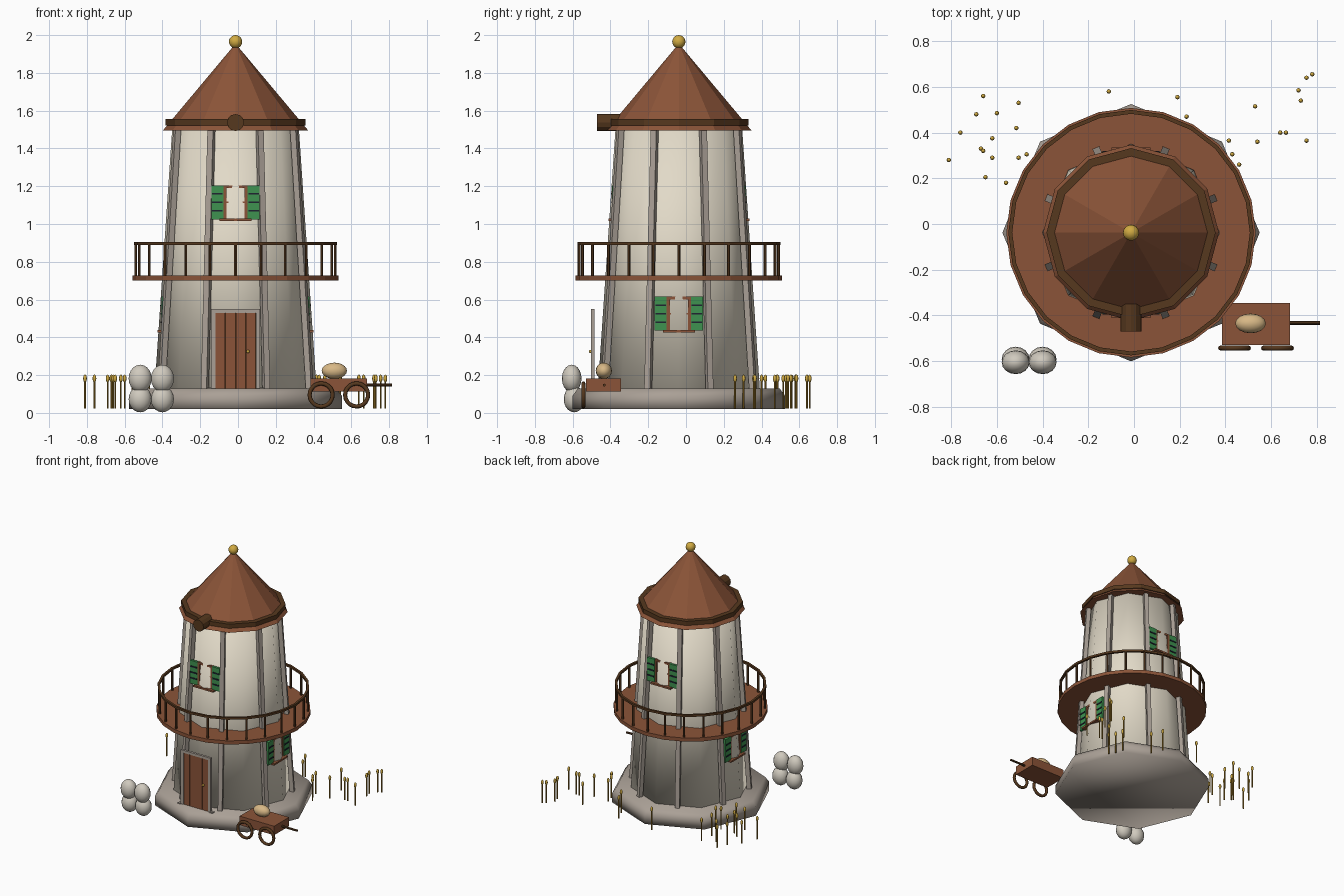
import bpy, bmesh, math
from mathutils import Matrix, Vector

if "Cube" in bpy.data.objects:
    bpy.data.objects.remove(bpy.data.objects["Cube"])

CX, CY = -0.013, -0.038          # tower axis
AXIS = Matrix.Translation((CX, CY, 0))


def mat(name, r, g, b):
    m = bpy.data.materials.new(name)
    lin = lambda c: ((c / 255 + 0.055) / 1.055) ** 2.4
    m.diffuse_color = (lin(r), lin(g), lin(b), 1)
    m.use_nodes = True
    m.node_tree.nodes["Principled BSDF"].inputs["Base Color"].default_value = m.diffuse_color
    return m


WALL = mat("cream plaster", 226, 218, 200)
STONE = mat("grey stone", 170, 160, 150)
BROWN = mat("roof brown", 139, 84, 56)
DARK = mat("dark wood", 86, 56, 30)
GREEN = mat("shutter green", 62, 146, 80)
BLACK = mat("slat navy", 30, 34, 48)
GOLD = mat("gold", 208, 170, 66)
SACK = mat("sack white", 208, 202, 190)
TAN = mat("loaf tan", 216, 184, 134)
WHEAT = mat("wheat stalk", 160, 122, 40)


def make(name, bm, material, smooth=False):
    bmesh.ops.recalc_face_normals(bm, faces=bm.faces)
    for f in bm.faces:
        f.smooth = smooth
    me = bpy.data.meshes.new(name)
    bm.to_mesh(me)
    bm.free()
    me.materials.append(material)
    ob = bpy.data.objects.new(name, me)
    bpy.context.collection.objects.link(ob)
    return ob


def box(bm, lo, hi, M=Matrix()):
    c = [(a + b) / 2 for a, b in zip(lo, hi)]
    s = [b - a for a, b in zip(lo, hi)]
    bmesh.ops.create_cube(bm, size=1, matrix=M @ Matrix.Translation(c) @ Matrix.Diagonal((*s, 1)))


def rod(bm, p, q, r, n=8):
    p, q = Vector(p), Vector(q)
    d = q - p
    M = Matrix.Translation((p + q) / 2) @ d.to_track_quat('Z', 'Y').to_matrix().to_4x4()
    bmesh.ops.create_cone(bm, cap_ends=True, segments=n, radius1=r, radius2=r, depth=d.length, matrix=M)


def ball(bm, c, radii, u=16, v=10):
    bmesh.ops.create_uvsphere(bm, u_segments=u, v_segments=v, radius=1,
                              matrix=Matrix.Translation(c) @ Matrix.Diagonal((*radii, 1)))


def lathe(bm, profile, n, M=AXIS, closed=False):
    rows = [[bm.verts.new(M @ Vector((r * math.cos(2 * math.pi * i / n), r * math.sin(2 * math.pi * i / n), z)))
             for i in range(n)] for r, z in profile]
    pairs = list(zip(rows, rows[1:])) + ([(rows[-1], rows[0])] if closed else [])
    for a, b in pairs:
        for i in range(n):
            j = (i + 1) % n
            bm.faces.new((a[i], a[j], b[j], b[i]))
    if not closed:
        bm.faces.new(rows[0])
        bm.faces.new(rows[-1])


def lathed(name, profile, n, material, smooth=False, closed=False, M=AXIS):
    bm = bmesh.new()
    lathe(bm, profile, n, M, closed)
    return make(name, bm, material, smooth)


# plinth, tower, roof
lathed("plinth", [(0.563, 0.02), (0.563, 0.09), (0.535, 0.128)], 8, STONE, True)
lathed("tower_wall", [(0.43, 0.11), (0.335, 1.51)], 8, WALL, True)
lathed("roof", [(0.385, 1.495), (0.004, 1.95)], 12, BROWN)
lathed("roof_band", [(0.37, 1.522), (0.37, 1.555), (0.30, 1.555), (0.30, 1.522)], 12, DARK, closed=True)
bm = bmesh.new()
ball(bm, (CX, CY, 1.965), (0.035,) * 3)
make("finial", bm, GOLD, True)
bm = bmesh.new()
rod(bm, (CX, -0.47, 1.537), (CX, -0.2, 1.537), 0.045, 12)
make("wind_shaft", bm, DARK)

# wall ribs in the middle of each face
bm = bmesh.new()
for k in range(8):
    R = AXIS @ Matrix.Rotation(math.radians(22.5 + 45 * k), 4, 'Z')
    before = set(bm.verts)
    box(bm, (-0.016, -0.016, 0.11), (0.016, 0.016, 1.51))
    for v in set(bm.verts) - before:
        v.co.x += 0.425 - (v.co.z - 0.13) * 0.066
        v.co = R @ v.co
make("wall_ribs", bm, STONE)

# balcony
lathed("balcony_deck", [(0.546, 0.70), (0.546, 0.728), (0.30, 0.728), (0.30, 0.70)], 24, BROWN, closed=True)
lathed("balcony_rail", [(0.537, 0.888), (0.537, 0.904), (0.52, 0.904), (0.52, 0.888)], 24, DARK, closed=True)
bm = bmesh.new()
for k in range(24):
    a = math.radians(15 * k)
    x, y = CX + 0.528 * math.cos(a), CY + 0.528 * math.sin(a)
    rod(bm, (x, y, 0.72), (x, y, 0.895), 0.008, 6)
make("balcony_posts", bm, DARK)


# windows: flat plates pushed into the bulging wall corners
def window(name, angle, r, z):
    M = AXIS @ Matrix.Rotation(math.radians(angle), 4, 'Z') @ Matrix.Translation((0, -r, z))
    bm = bmesh.new()
    box(bm, (-0.055, 0.012, -0.08), (0.055, 0.02, 0.08), M)
    make(name + "_pane", bm, TAN)
    bm = bmesh.new()
    for s in (-1, 1):
        box(bm, (s * 0.056 - 0.008, 0, -0.085), (s * 0.056 + 0.008, 0.04, 0.09), M)
    box(bm, (-0.064, 0, 0.075), (0.064, 0.04, 0.09), M)
    box(bm, (-0.055, 0.003, -0.004), (0.055, 0.02, 0.004), M)
    box(bm, (-0.085, -0.024, -0.1), (0.085, 0.04, -0.087), M)
    make(name + "_frame", bm, BROWN)
    bm, slats = bmesh.new(), bmesh.new()
    for s in (-1, 1):
        box(bm, (s * 0.096 - 0.032, -0.004, -0.09), (s * 0.096 + 0.032, 0.014, 0.09), M)
        for dz in (-0.045, 0, 0.045):
            box(slats, (s * 0.096 - 0.028, -0.008, dz - 0.005), (s * 0.096 + 0.028, -0.003, dz + 0.005), M)
    make(name + "_shutters", bm, GREEN)
    make(name + "_slats", slats, BLACK)


window("front_window", 0, 0.349, 1.115)
window("back_window", 180, 0.349, 1.115)
window("right_window", 90, 0.388, 0.525)
window("left_window", 270, 0.388, 0.525)

# door with planks, frame, knob
bm = bmesh.new()
for i in range(4):
    x = CX - 0.107 + 0.0535 * i
    box(bm, (x + 0.0015, -0.498, 0.128), (x + 0.052, -0.486, 0.53))
make("door_planks", bm, BROWN)
bm = bmesh.new()
box(bm, (CX - 0.107, -0.488, 0.128), (CX + 0.107, -0.484, 0.53))
make("door_back", bm, DARK)
bm = bmesh.new()
for s in (-1, 1):
    x = CX + s * 0.118
    box(bm, (x - 0.011, -0.502, 0.128), (x + 0.011, -0.484, 0.53))
    box(bm, (CX + s * 0.138 - 0.012, -0.51, 0.11), (CX + s * 0.138 + 0.012, -0.485, 0.135))
box(bm, (CX - 0.129, -0.502, 0.53), (CX + 0.129, -0.484, 0.55))
make("door_frame", bm, STONE)
bm = bmesh.new()
ball(bm, (0.053, -0.505, 0.325), (0.009,) * 3, 8, 6)
make("door_knob", bm, GOLD, True)

# flour sacks
bm = bmesh.new()
for x in (-0.518, -0.4):
    ball(bm, (x, -0.605, 0.182), (0.061, 0.052, 0.073))
    ball(bm, (x, -0.592, 0.073), (0.061, 0.055, 0.07))
make("sacks", bm, SACK, True)

# cart
bm = bmesh.new()
box(bm, (0.385, -0.53, 0.113), (0.682, -0.345, 0.183))
make("cart_body", bm, BROWN)
for name, x in (("cart_wheel_left", 0.44), ("cart_wheel_right", 0.628)):
    ring = [(0.061 + 0.011 * math.cos(math.pi * k / 4), 0.011 * math.sin(math.pi * k / 4)) for k in range(8)]
    lathed(name, ring, 20, DARK, True, True,
           Matrix.Translation((x, -0.543, 0.095)) @ Matrix.Rotation(math.pi / 2, 4, 'X'))
bm = bmesh.new()
rod(bm, (0.67, -0.433, 0.147), (0.815, -0.433, 0.147), 0.008)
make("cart_handle", bm, DARK)
bm = bmesh.new()
ball(bm, (0.51, -0.435, 0.223), (0.067, 0.043, 0.043))
make("cart_load", bm, TAN, True)

# wheat stalks scattered behind the mill
spots = [(-.81, .28), (-.76, .40), (-.69, .48), (-.66, .56), (-.60, .485), (-.505, .53), (-.515, .42), (-.62, .375),
         (-.67, .33), (-.66, .32), (-.62, .29), (-.505, .29), (-.47, .305), (-.65, .205), (-.56, .18), (-.11, .58),
         (.19, .555), (.23, .47), (.53, .515), (.72, .585), (.73, .54), (.755, .64), (.78, .655), (.64, .40),
         (.665, .40), (.755, .365), (.54, .36), (.415, .365), (.43, .305), (.46, .26)]
bm, heads = bmesh.new(), bmesh.new()
for x, y in spots:
    rod(bm, (x, y, 0.022), (x, y, 0.18), 0.005, 6)
    ball(heads, (x, y, 0.182), (0.01, 0.01, 0.021), 8, 6)
make("wheat_stalks", bm, WHEAT)
make("wheat_heads", heads, GOLD, True)
